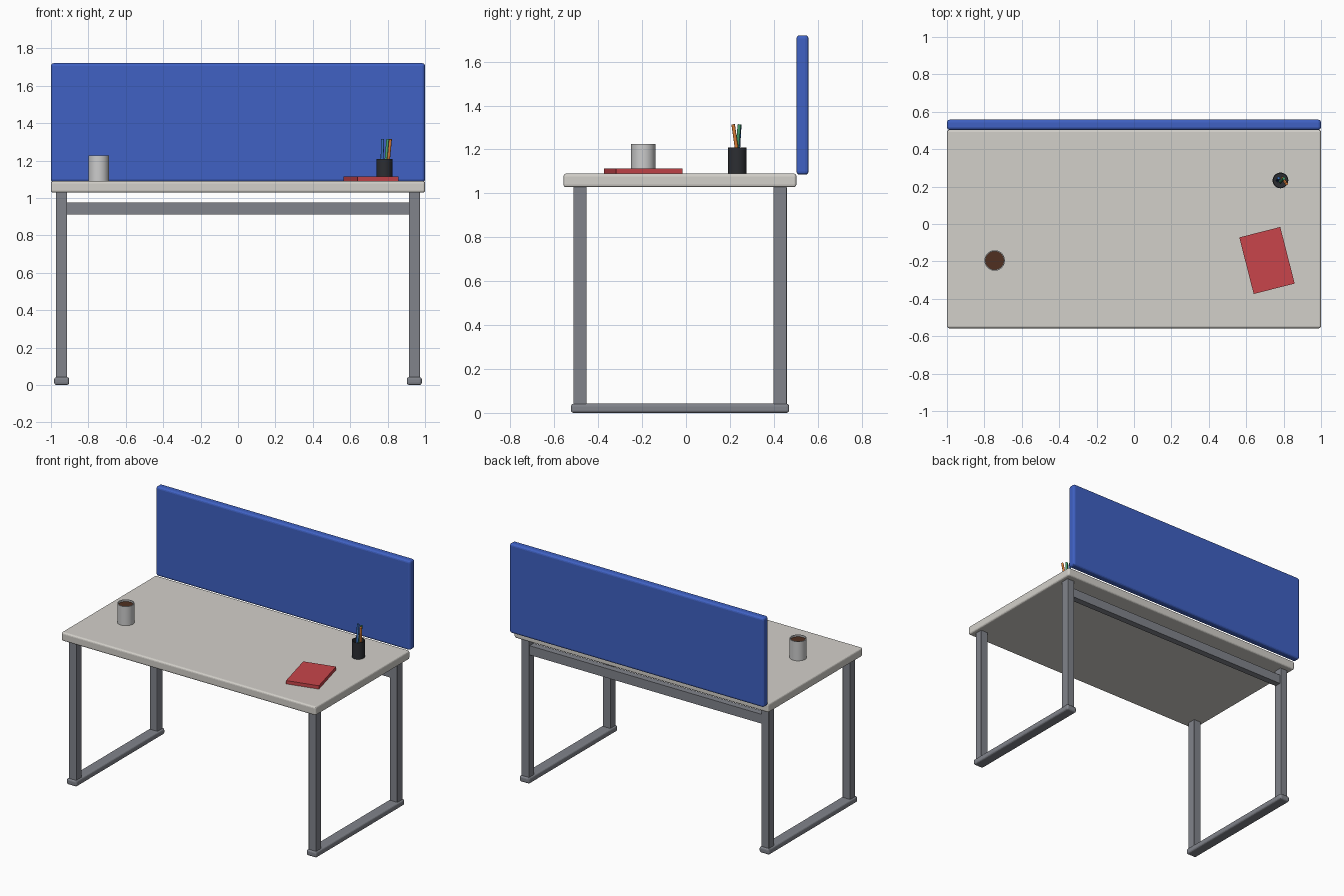
import bpy, bmesh, math
from mathutils import Vector

if "Cube" in bpy.data.objects:
    bpy.data.objects.remove(bpy.data.objects["Cube"])


def material(name, rgb):
    m = bpy.data.materials.new(name)
    m.diffuse_color = (*rgb, 1)
    m.use_nodes = True
    m.node_tree.nodes["Principled BSDF"].inputs["Base Color"].default_value = m.diffuse_color
    return m


def finish(name, bm, mat=None, bevel=0, smooth=True):
    bmesh.ops.recalc_face_normals(bm, faces=bm.faces)
    me = bpy.data.meshes.new(name)
    bm.to_mesh(me)
    bm.free()
    ob = bpy.data.objects.new(name, me)
    bpy.context.collection.objects.link(ob)
    if mat:
        me.materials.append(mat)
    if bevel:
        mod = ob.modifiers.new("Bevel", 'BEVEL')
        mod.width, mod.segments = bevel, 3
    if smooth:
        bpy.ops.object.select_all(action='DESELECT')
        bpy.context.view_layer.objects.active = ob
        ob.select_set(True)
        bpy.ops.object.shade_smooth_by_angle(angle=math.radians(35))
    return ob


def box(name, lo, hi, mat=None, bevel=0):
    lo, hi = Vector(lo), Vector(hi)
    bm = bmesh.new()
    bmesh.ops.create_cube(bm, size=1)
    for v in bm.verts:
        v.co = Vector(a * b for a, b in zip(v.co, hi - lo))
    ob = finish(name, bm, mat, bevel, smooth=False)
    ob.location = (lo + hi) / 2
    return ob


def lathe(name, profile, loc, mat=None, steps=40):
    bm = bmesh.new()
    vs = [bm.verts.new((r, 0, z)) for r, z in profile]
    es = [bm.edges.new(p) for p in zip(vs, vs[1:])]
    bmesh.ops.spin(bm, geom=vs + es, cent=(0, 0, 0), axis=(0, 0, 1),
                   angle=math.tau, steps=steps)
    bmesh.ops.remove_doubles(bm, verts=bm.verts, dist=1e-5)
    ob = finish(name, bm, mat)
    ob.location = loc
    return ob


def rod(name, a, b, r, mat):
    a, b = Vector(a), Vector(b)
    bm = bmesh.new()
    bmesh.ops.create_cone(bm, cap_ends=True, segments=12, radius1=r, radius2=r,
                          depth=(b - a).length)
    ob = finish(name, bm, mat)
    ob.location = (a + b) / 2
    ob.rotation_euler = (b - a).to_track_quat('Z', 'Y').to_euler()
    return ob


TOP = 1.09
cream = material("cream_top", (0.65, 0.63, 0.59))
steel = material("steel", (0.22, 0.23, 0.26))
blue = material("blue_fabric", (0.05, 0.12, 0.55))
red = material("red_cover", (0.58, 0.06, 0.07))
dark = material("dark_plastic", (0.025, 0.027, 0.032))
coffee_mat = material("coffee", (0.08, 0.03, 0.015))

# Desk top and privacy screen
box("desk_top", (-1, -0.558, 1.028), (1, 0.503, TOP), cream, 0.012)
box("privacy_screen", (-1, 0.503, 1.085), (1, 0.558, 1.72), blue, 0.015)

# Side frames: two legs on a floor runner each, joined by a rear beam
for side, s in (("left", -1), ("right", 1)):
    x = 0.943 * s
    for end, y in (("front", -0.483), ("back", 0.429)):
        box(f"{side}_{end}_leg", (x - 0.03, y - 0.03, 0.03),
            (x + 0.03, y + 0.03, 1.03), steel, 0.004)
    box(f"{side}_floor_runner", (x - 0.04, -0.524, 0), (x + 0.04, 0.47, 0.042),
        steel, 0.012)
box("rear_beam", (-0.92, 0.406, 0.91), (0.92, 0.452, 0.976), steel)

# Coffee mug
mug = (-0.745, -0.195, TOP)
lathe("mug", [(0, 0), (0.055, 0), (0.055, 0.136), (0.049, 0.136),
              (0.049, 0.01), (0, 0.01)], mug)
lathe("coffee", [(0, 0.118), (0.049, 0.118), (0.049, 0.124), (0, 0.124)], mug, coffee_mat)

# Notebook
book = box("notebook", (0.598, -0.351, TOP), (0.824, -0.039, TOP + 0.024), red)
book.rotation_euler.z = math.radians(14.3)

# Pen pot with pens
px, py = 0.783, 0.233
lathe("pen_pot", [(0, 0), (0.042, 0), (0.042, 0.118), (0.037, 0.118),
                  (0.037, 0.008), (0, 0.008)], (px, py, TOP), dark)
pens = [("blue", (0.04, 0.16, 0.5), -0.015, -0.010, 0.0, 0.012),
        ("green", (0.06, 0.35, 0.15), 0.0, 0.018, -0.008, 0.010),
        ("orange", (0.75, 0.22, 0.04), 0.012, 0.032, 0.012, -0.018)]
for n, rgb, x0, x1, y0, y1 in pens:
    rod(f"{n}_pen", (px + x0, py + y0, TOP + 0.012), (px + x1, py + y1, 1.314),
        0.008, material(f"{n}_pen", rgb))
